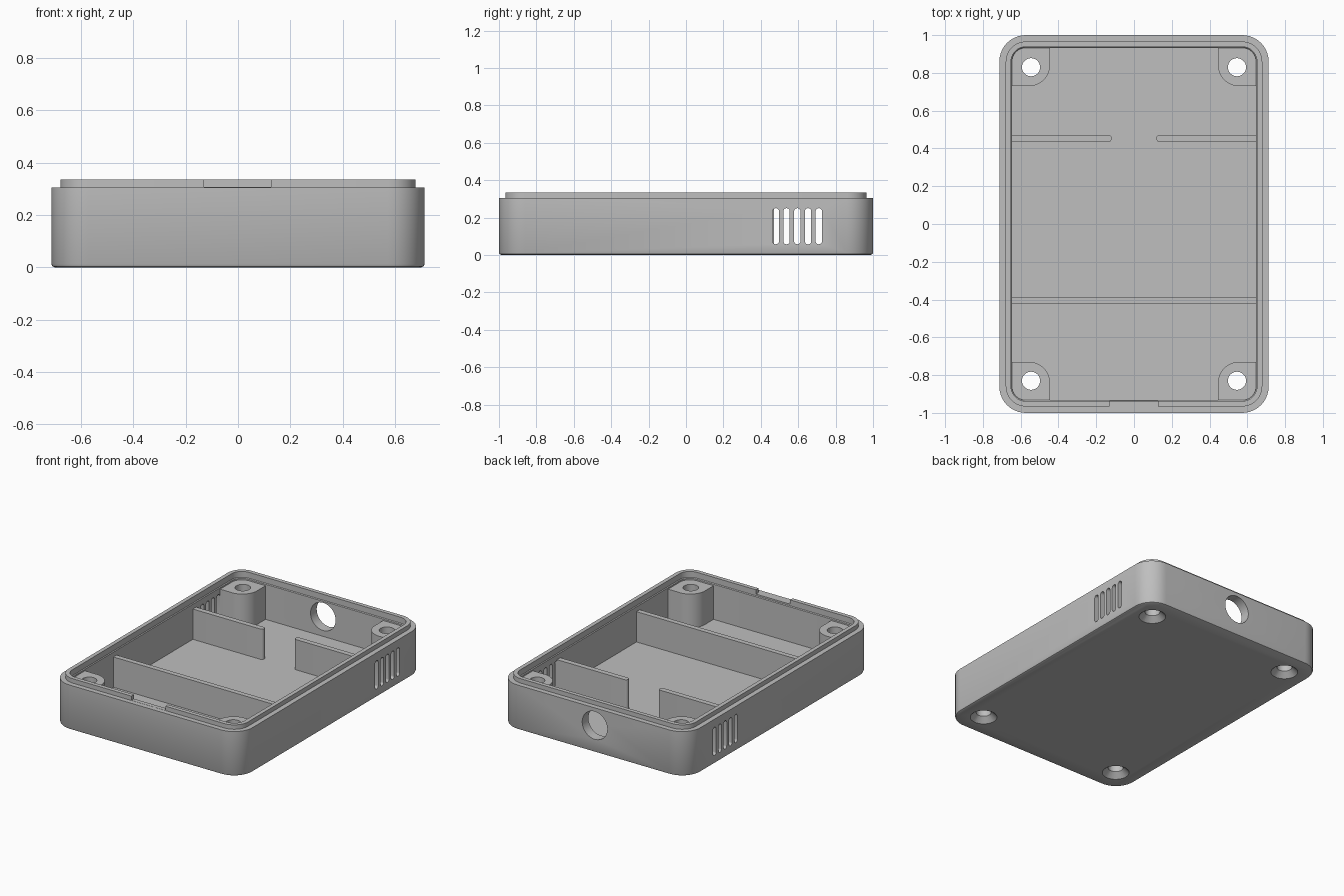
import bpy, bmesh, math
from mathutils import Matrix, Vector

if "Cube" in bpy.data.objects:
    bpy.data.objects.remove(bpy.data.objects["Cube"], do_unlink=True)

grey = bpy.data.materials.new("plain grey")
grey.use_nodes = True
grey.diffuse_color = (0.52, 0.52, 0.52, 1)
grey.node_tree.nodes["Principled BSDF"].inputs["Base Color"].default_value = (0.52, 0.52, 0.52, 1)


def outline(x0, x1, y0, y1, radii, steps=10):
    """Counter-clockwise rectangle; one radius per corner, from (x1, y1) round."""
    pts = []
    corners = [(x1, y1, -1, -1), (x0, y1, 1, -1), (x0, y0, 1, 1), (x1, y0, -1, 1)]
    for k, ((x, y, sx, sy), r) in enumerate(zip(corners, radii)):
        if r == 0:
            pts.append((x, y))
            continue
        for i in range(steps + 1):
            a = math.pi / 2 * (k + i / steps)
            pts.append((x + sx * r + r * math.cos(a), y + sy * r + r * math.sin(a)))
    return pts


def loft(bm, rings):
    """Skin a stack of (outline, z) rings and cap both ends."""
    loops = [[bm.verts.new((x, y, z)) for x, y in pts] for pts, z in rings]
    for a, b in zip(loops, loops[1:]):
        n = len(a)
        for i in range(n):
            j = (i + 1) % n
            bm.faces.new((a[i], a[j], b[j], b[i]))
    bm.faces.new(loops[0][::-1])
    bm.faces.new(loops[-1])


def finish(name, bm):
    bmesh.ops.recalc_face_normals(bm, faces=bm.faces)
    mesh = bpy.data.meshes.new(name)
    bm.to_mesh(mesh)
    bm.free()
    mesh.materials.append(grey)
    ob = bpy.data.objects.new(name, mesh)
    bpy.context.collection.objects.link(ob)
    return ob


def select(ob):
    bpy.ops.object.select_all(action='DESELECT')
    ob.select_set(True)
    bpy.context.view_layer.objects.active = ob


def cut(ob, cutter):
    select(ob)
    mod = ob.modifiers.new("cut", 'BOOLEAN')
    mod.operation = 'DIFFERENCE'
    mod.solver = 'EXACT'
    mod.object = cutter
    bpy.ops.object.modifier_apply(modifier=mod.name)


def tray_ring(inset):
    r = 0.14 - inset
    return outline(-0.713 + inset, 0.713 - inset, -1 + inset, 1 - inset, [r] * 4)


# Tray: chamfered base, wall, stepped lip, hollow inside down to the floor
bm = bmesh.new()
profile = [(0.012, 0), (0.004, 0.004), (0, 0.012), (0, 0.305), (0.034, 0.305), (0.034, 0.335),
           (0.062, 0.335), (0.062, 0.295), (0.067, 0.29), (0.067, 0.05)]
loft(bm, [(tray_ring(inset), z) for inset, z in profile])
tray = finish("tray", bm)

# Corner screw posts, rounded towards the middle
bm = bmesh.new()
for sx in (-1, 1):
    for sy in (-1, 1):
        x0, x1 = sorted((sx * 0.445, sx * 0.68))
        y0, y1 = sorted((sy * 0.73, sy * 0.965))
        r = 0.11
        radii = [r, 0, r, 0] if sx == sy else [0, r, 0, r]
        pts = outline(x0, x1, y0, y1, radii)
        loft(bm, [(pts, 0.04), (pts, 0.28)])
posts = finish("screw_posts", bm)

# Full-width divider near the front
bm = bmesh.new()
pts = outline(-0.66, 0.66, -0.423, -0.388, [0] * 4)
loft(bm, [(pts, 0.04), (pts, 0.257)])
finish("front_divider", bm)

# Two half dividers with rounded free ends
bm = bmesh.new()
r = 0.017
for x0, x1, radii in ((-0.66, -0.118, [r, 0, 0, r]), (0.118, 0.66, [0, r, r, 0])):
    pts = outline(x0, x1, 0.435, 0.471, radii, 5)
    loft(bm, [(pts, 0.04), (pts, 0.257)])
finish("back_dividers", bm)

# Countersunk screw holes
bm = bmesh.new()
for sx in (-1, 1):
    for sy in (-1, 1):
        rings = []
        for rad, z in ((0.09, -0.01), (0.085, 0), (0.048, 0.035), (0.048, 0.4)):
            x, y = sx * 0.545, sy * 0.83
            rings.append((outline(x - rad, x + rad, y - rad, y + rad, [rad * 0.999] * 4, 8), z))
        loft(bm, rings)
screw_cutter = finish("screw_hole_cutter", bm)

# Vent slots on both sides
bm = bmesh.new()
turn = Matrix(((0, 0, 1), (1, 0, 0), (0, 1, 0))).to_4x4()
for side in (-1, 1):
    for i in range(5):
        y = 0.48 + i * 0.0575
        slot = bmesh.new()
        pts = outline(y - 0.017, y + 0.017, 0.057, 0.25, [0.0165] * 4, 6)
        loft(slot, [(pts, side * 0.69 - 0.06), (pts, side * 0.69 + 0.06)])
        slot.transform(turn)
        tmp = bpy.data.meshes.new("slot")
        slot.to_mesh(tmp)
        slot.free()
        bm.from_mesh(tmp)
        bpy.data.meshes.remove(tmp)
vent_cutter = finish("vent_cutter", bm)

# Round cable hole in the back wall
bm = bmesh.new()
bmesh.ops.create_cone(bm, cap_ends=True, segments=48, radius1=0.095, radius2=0.095, depth=0.2,
                      matrix=Matrix.Translation(Vector((-0.01, 0.97, 0.185)))
                      @ Matrix.Rotation(math.pi / 2, 4, 'X'))
cable_cutter = finish("cable_hole_cutter", bm)

# Notch in the front lip
bm = bmesh.new()
pts = outline(-0.13, 0.127, -1.05, -0.9, [0] * 4)
loft(bm, [(pts, 0.306), (pts, 0.4)])
notch_cutter = finish("notch_cutter", bm)

cutters = (screw_cutter, vent_cutter, cable_cutter, notch_cutter)
for cutter in cutters:
    cut(tray, cutter)
cut(posts, screw_cutter)
for cutter in cutters:
    bpy.data.objects.remove(cutter, do_unlink=True)

for name in ("tray", "screw_posts", "back_dividers"):
    select(bpy.data.objects[name])
    bpy.ops.object.shade_smooth_by_angle(angle=math.radians(30))
